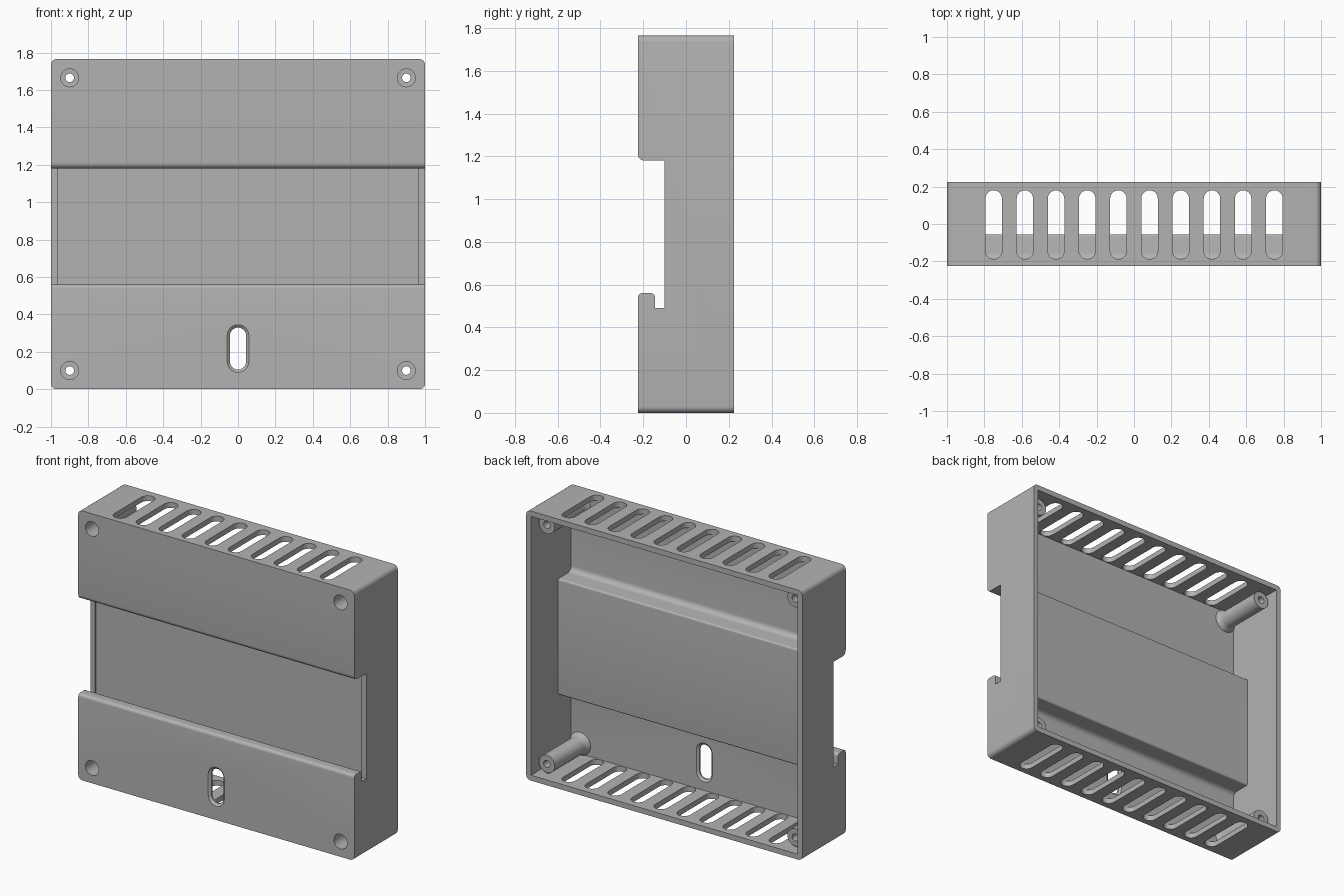
import bpy
import bmesh
from math import sin, cos, pi
from mathutils import Vector

cube = bpy.data.objects.get("Cube")
if cube:
    bpy.data.objects.remove(cube, do_unlink=True)

W, H, D = 1.0, 1.765, 0.225      # half width, height, half depth
T = 0.035                        # wall thickness

grey = bpy.data.materials.new("plain grey")
grey.use_nodes = True
grey.diffuse_color = (0.45, 0.45, 0.45, 1)
grey.node_tree.nodes["Principled BSDF"].inputs["Base Color"].default_value = (0.45, 0.45, 0.45, 1)

# Which way a flat outline (u, v) is extruded by w
AXES = {
    "x": lambda u, v, w: (w, u, v),
    "y": lambda u, v, w: (u, w, v),
    "z": lambda u, v, w: (u, v, w),
}


def loft(name, rings, axis):
    """Skin a closed solid through (outline, position) rings along an axis."""
    bm = bmesh.new()
    loops = [[bm.verts.new(AXES[axis](u, v, w)) for u, v in pts] for pts, w in rings]
    n = len(loops[0])
    for a, b in zip(loops, loops[1:]):
        for i in range(n):
            j = (i + 1) % n
            bm.faces.new((a[i], a[j], b[j], b[i]))
    bm.faces.new(loops[0])
    bm.faces.new(loops[-1])
    bmesh.ops.recalc_face_normals(bm, faces=bm.faces)
    mesh = bpy.data.meshes.new(name)
    bm.to_mesh(mesh)
    bm.free()
    ob = bpy.data.objects.new(name, mesh)
    bpy.context.collection.objects.link(ob)
    mesh.materials.append(grey)
    return ob


def prism(name, pts, a, b, axis):
    return loft(name, [(pts, a), (pts, b)], axis)


def rect(u0, u1, v0, v1):
    return [(u0, v0), (u1, v0), (u1, v1), (u0, v1)]


def rounded(corners, steps=6):
    """Outline from (u, v, radius) corners, with right-angle fillets."""
    pts = []
    n = len(corners)
    for i, (u, v, r) in enumerate(corners):
        p = Vector((u, v))
        if r == 0:
            pts.append((u, v))
            continue
        d0 = (Vector(corners[i - 1][:2]) - p).normalized()
        d1 = (Vector(corners[(i + 1) % n][:2]) - p).normalized()
        for k in range(steps + 1):
            t = k / steps * pi / 2
            q = p + r * (d0 * (1 - sin(t)) + d1 * (1 - cos(t)))
            pts.append((q.x, q.y))
    return pts


def circle(cu, cv, r, n=32):
    return [(cu + r * cos(2 * pi * i / n), cv + r * sin(2 * pi * i / n)) for i in range(n)]


def stadium(cu, v0, v1, r, n=12):
    """Upright slot outline with round ends."""
    top = [(cu + r * cos(pi * i / n), v1 - r + r * sin(pi * i / n)) for i in range(n + 1)]
    low = [(cu - r * cos(pi * i / n), v0 + r - r * sin(pi * i / n)) for i in range(n + 1)]
    return top + low


def combine(target, other, operation):
    mod = target.modifiers.new("combine", "BOOLEAN")
    mod.operation = operation
    mod.solver = "EXACT"
    mod.object = other
    bpy.context.view_layer.objects.active = target
    bpy.ops.object.modifier_apply(modifier=mod.name)
    bpy.data.objects.remove(other, do_unlink=True)


# Outer block with rounded long edges
r = 0.03
case = prism("enclosure_shell", rounded([(-W, 0, r), (W, 0, r), (W, H, r), (-W, H, r)]), -D, D, "y")

# Hollow interior, open at the back, stepping over the rail channel
floor, panel = -0.19, -0.055
hollow = rounded([
    (0.4, T, 0), (0.4, H - T, 0), (floor, H - T, 0),
    (floor, 1.215, 0.035), (panel, 1.215, 0.012),
    (panel, 0.455, 0.012), (floor, 0.455, 0.035), (floor, T, 0)])
combine(case, prism("hollow", hollow, T - W, W - T, "x"), "DIFFERENCE")

# Rail channel across the front: hooked lower lip, rounded upper lip
back, hook = -0.10, -0.145
top, lip, groove = 1.18, 0.56, 0.49


def arc(cu, cv, r, a0, a1, n=6):
    return [(cu + r * cos(a0 + (a1 - a0) * i / n), cv + r * sin(a0 + (a1 - a0) * i / n)) for i in range(n + 1)]


channel = [(back, groove), (back, top)]
channel += arc(-D + 0.03, top + 0.03, 0.03, -pi / 2, -pi)
channel += [(-0.3, top + 0.03), (-0.3, lip - 0.02)]
channel += arc(-D + 0.02, lip - 0.02, 0.02, pi, pi / 2)
channel += arc(hook - 0.02, lip - 0.02, 0.02, pi / 2, 0)
channel += [(hook, groove)]
combine(case, prism("channel", channel, -1.2, 1.2, "x"), "DIFFERENCE")

# Shallow recess in the channel panel, between the side walls
recess = prism("recess", rect(T - W, W - T, groove, top), back - 0.01, back + 0.01, "y")
combine(case, recess, "DIFFERENCE")

# Ventilation slots in the top and bottom walls
for i in range(10):
    x = (i - 4.5) * 0.1667
    for z in (0, H):
        slot = prism("slot", stadium(x, -0.188, 0.18, 0.044), z - 0.05, z + 0.05, "z")
        combine(case, slot, "DIFFERENCE")

# Cable hole in the front, eased on both faces
wide = stadium(0, 0.09, 0.345, 0.058)
narrow = stadium(0, 0.105, 0.33, 0.043)
hole = loft("cable_hole", [(wide, -0.24), (wide, -D), (narrow, -0.212),
                           (narrow, -0.202), (wide, floor), (wide, -0.17)], "y")
combine(case, hole, "DIFFERENCE")

# Corner screw posts with ribs, flared feet and deep counterbores
for sx in (-1, 1):
    for z, sz in ((0.1, -1), (H - 0.1, 1)):
        x = sx * 0.9
        post = loft("post", [(circle(x, z, 0.08), -0.205), (circle(x, z, 0.075), -0.185),
                             (circle(x, z, 0.062), -0.17), (circle(x, z, 0.057), -0.15),
                             (circle(x, z, 0.057), 0.155)], "y")
        xs, zs = sorted((x, x + sx * 0.08)), sorted((z, z + sz * 0.08))
        side_rib = prism("side_rib", rect(xs[0], xs[1], z - 0.011, z + 0.011), -0.2, 0.145, "y")
        end_rib = prism("end_rib", rect(x - 0.011, x + 0.011, zs[0], zs[1]), -0.2, 0.145, "y")
        for part in (post, side_rib, end_rib):
            combine(case, part, "UNION")
        bore = loft("bore", [(circle(x, z, 0.048), -0.3), (circle(x, z, 0.048), 0.1),
                             (circle(x, z, 0.023), 0.101), (circle(x, z, 0.023), 0.3)], "y")
        combine(case, bore, "DIFFERENCE")

bpy.ops.object.select_all(action="DESELECT")
case.select_set(True)
bpy.context.view_layer.objects.active = case
bpy.ops.object.shade_smooth_by_angle(angle=pi / 6)
